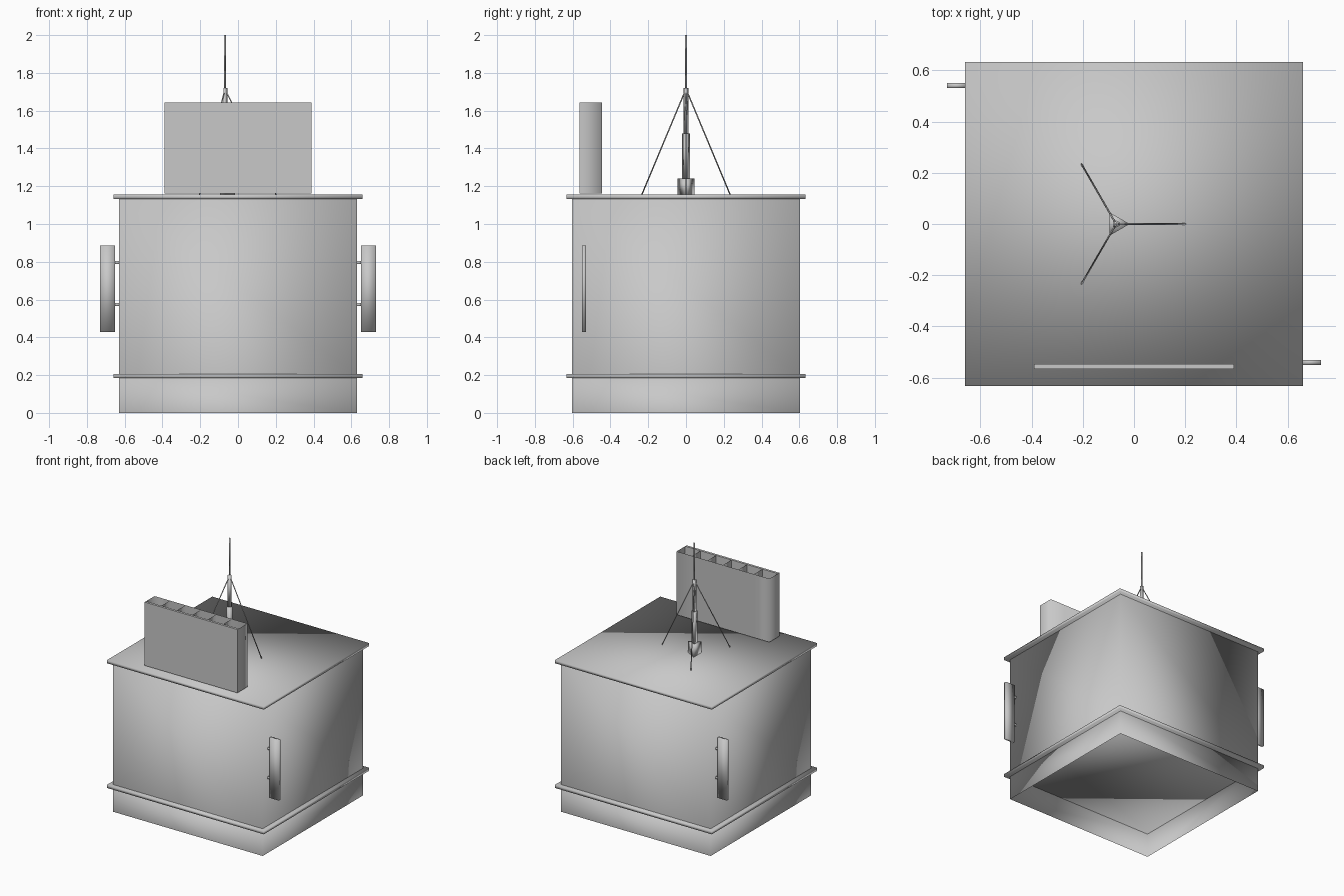
import bpy, bmesh, math
from mathutils import Vector

cube = bpy.data.objects.get("Cube")
if cube:
    bpy.data.objects.remove(cube, do_unlink=True)

grey = bpy.data.materials.new("plain_grey")
grey.use_nodes = True
colour = (0.58, 0.58, 0.58, 1)
grey.diffuse_color = colour
grey.node_tree.nodes["Principled BSDF"].inputs["Base Color"].default_value = colour


def finish(bm, name, smooth=True):
    mesh = bpy.data.meshes.new(name)
    for face in bm.faces:
        face.smooth = smooth
    bm.to_mesh(mesh)
    bm.free()
    mesh.materials.append(grey)
    obj = bpy.data.objects.new(name, mesh)
    bpy.context.collection.objects.link(obj)
    return obj


def box(name, low, high, open_bottom=False, smooth=True):
    low, high = Vector(low), Vector(high)
    bm = bmesh.new()
    bmesh.ops.create_cube(bm, size=1)
    bmesh.ops.scale(bm, vec=high - low, verts=bm.verts)
    bmesh.ops.translate(bm, vec=(low + high) / 2, verts=bm.verts)
    if open_bottom:
        bm.normal_update()
        under = [f for f in bm.faces if f.normal.z < -0.9]
        bmesh.ops.delete(bm, geom=under, context='FACES_ONLY')
    return finish(bm, name, smooth)


def prism(name, start, end, radius, sides=3):
    """Straight rod with a triangular section, running from start to end."""
    start, end = Vector(start), Vector(end)
    axis = end - start
    bm = bmesh.new()
    # One corner of the section points along +x for upright rods
    side = Vector((1, 0, 0))
    side = (side - axis * side.dot(axis) / axis.length_squared).normalized()
    other = axis.normalized().cross(side)
    rings = []
    for centre in (start, end):
        rings.append([bm.verts.new(centre + radius * (
            side * math.cos(math.tau * i / sides) + other * math.sin(math.tau * i / sides)))
            for i in range(sides)])
    a, b = rings
    for i in range(sides):
        j = (i + 1) % sides
        bm.faces.new((a[i], a[j], b[j], b[i]))
    bm.faces.new(a[::-1])
    bm.faces.new(b)
    return finish(bm, name)


# Shelter body: skirt open underneath, floor plate, walls and roof plate
HX, HY, LIP = 0.63, 0.603, 0.03
FLOOR, ROOF = 0.207, 1.155
box("skirt", (-HX, -HY, 0), (HX, HY, 0.19), open_bottom=True)
box("walls", (-HX, -HY, 0.195), (HX, HY, 1.14), open_bottom=True)
for name, top in (("floor_plate", FLOOR), ("roof_plate", ROOF)):
    box(name, (-HX - LIP, -HY - LIP, top - 0.023), (HX + LIP, HY + LIP, top))

# Side fins on two short pegs each, at diagonally opposite corners
for name, s in (("left", 1), ("right", -1)):
    def span(x1, x2, half_y, z1, z2):
        xs = sorted((s * x1, s * x2))
        return (xs[0], -0.54 * s - half_y, z1), (xs[1], -0.54 * s + half_y, z2)
    box(name + "_fin", *span(0.65, 0.73, 0.01, 0.427, 0.885))
    for label, z in (("lower", 0.573), ("upper", 0.795)):
        box(f"{name}_{label}_peg", *span(0.625, 0.655, 0.006, z - 0.008, z + 0.008))

# Rooftop panel: flat front plate with open cells behind it
PX, P0, P1 = 0.39, 1.161, 1.643
box("panel_front", (-PX, -0.565, P0), (PX, -0.547, P1), smooth=False)
bm = bmesh.new()
cells = 6
columns = []
for i in range(cells + 1):
    x = -PX + 2 * PX * i / cells
    columns.append([bm.verts.new((x, y, z)) for y in (-0.547, -0.445) for z in (P0, P1)])
for i, (f0, f1, b0, b1) in enumerate(columns):
    rib = (f0, b0, b1, f1)
    bm.faces.new(rib[::-1] if i == 0 else rib)
    if i:
        p = columns[i - 1]
        bm.faces.new((b0, p[2], p[3], b1))
finish(bm, "panel_cells")

# Stepped mast
MX = -0.07
bottom = ROOF
for name, top, radius in (("mast_base", 1.24, 0.053), ("mast_lower", 1.48, 0.024),
                          ("mast_middle", 1.72, 0.015), ("mast_tip", 2.0, 0.006)):
    prism(name, (MX, 0, bottom), (MX, 0, top), radius)
    bottom = top

# Three guy wires
for i in range(3):
    a = math.tau * i / 3
    foot = (MX + 0.27 * math.cos(a), 0.27 * math.sin(a), ROOF)
    prism(f"guy_wire_{i + 1}", foot, (MX, 0, 1.715), 0.004)
